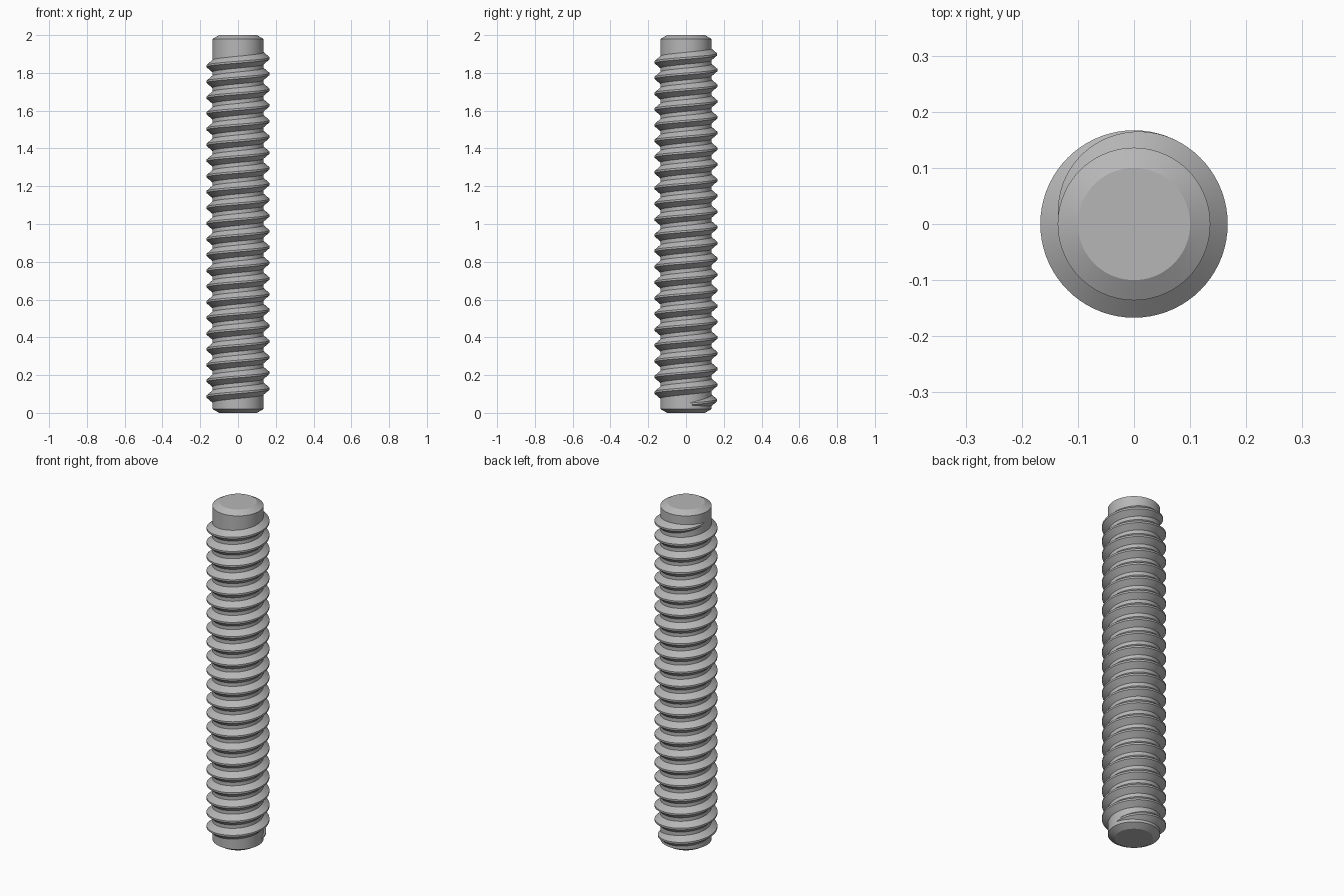
import bpy, bmesh, math

cube = bpy.data.objects.get("Cube")
if cube:
    bpy.data.objects.remove(cube, do_unlink=True)

CORE, CREST = 0.136, 0.167
PITCH, TURNS = 0.0833, 22.5
STEPS = 72                       # segments per turn
Z_START = 0.045                  # thread centre height at angle 0
BASE, TIP = 0.034, 0.005         # half heights of the tooth at root and crest
RUNOUT = 0.33                    # turns over which the thread fades

steel = bpy.data.materials.new("steel grey")
steel.use_nodes = True
colour = (0.47, 0.47, 0.47, 1)
steel.diffuse_color = colour
steel.node_tree.nodes["Principled BSDF"].inputs["Base Color"].default_value = colour


def finish(bm, name):
    bmesh.ops.recalc_face_normals(bm, faces=bm.faces[:])
    mesh = bpy.data.meshes.new(name)
    bm.to_mesh(mesh)
    bm.free()
    mesh.materials.append(steel)
    obj = bpy.data.objects.new(name, mesh)
    bpy.context.collection.objects.link(obj)
    bpy.ops.object.select_all(action="DESELECT")
    obj.select_set(True)
    bpy.context.view_layer.objects.active = obj
    bpy.ops.object.shade_smooth_by_angle(angle=math.radians(25))


def ring(bm, radius, z):
    return [bm.verts.new((radius * math.cos(a), radius * math.sin(a), z))
            for a in (math.tau * i / STEPS for i in range(STEPS))]


# Chamfered core
bm = bmesh.new()
rings = [ring(bm, r, z) for r, z in
         ((0.1, 0), (CORE, 0.021), (CORE, 1.979), (0.1, 2))]
for low, high in zip(rings, rings[1:]):
    for i in range(STEPS):
        j = (i + 1) % STEPS
        bm.faces.new((low[i], low[j], high[j], high[i]))
bm.faces.new(rings[0])
bm.faces.new(rings[-1])
finish(bm, "rod_core")

# Right-handed thread, fading into the core at both ends
bm = bmesh.new()
sections = []
for i in range(int(TURNS * STEPS) + 1):
    turn = i / STEPS
    fade = min(1, turn / RUNOUT, (TURNS - turn) / RUNOUT)
    grow = math.sin(fade * math.pi / 2)
    root = CORE - 0.003
    tip = root + (CREST - root) * grow
    half = TIP + (BASE - TIP) * grow
    a, z = math.tau * turn, Z_START + PITCH * turn
    sections.append([bm.verts.new((r * math.cos(a), r * math.sin(a), z + dz))
                     for r, dz in ((root, -half), (tip, -TIP), (tip, TIP), (root, half))])
for s, t in zip(sections, sections[1:]):
    for k in range(4):
        m = (k + 1) % 4
        bm.faces.new((s[k], s[m], t[m], t[k]))
bm.faces.new(sections[0])
bm.faces.new(sections[-1])
bmesh.ops.remove_doubles(bm, verts=bm.verts[:], dist=0.00001)
finish(bm, "helical_thread")
